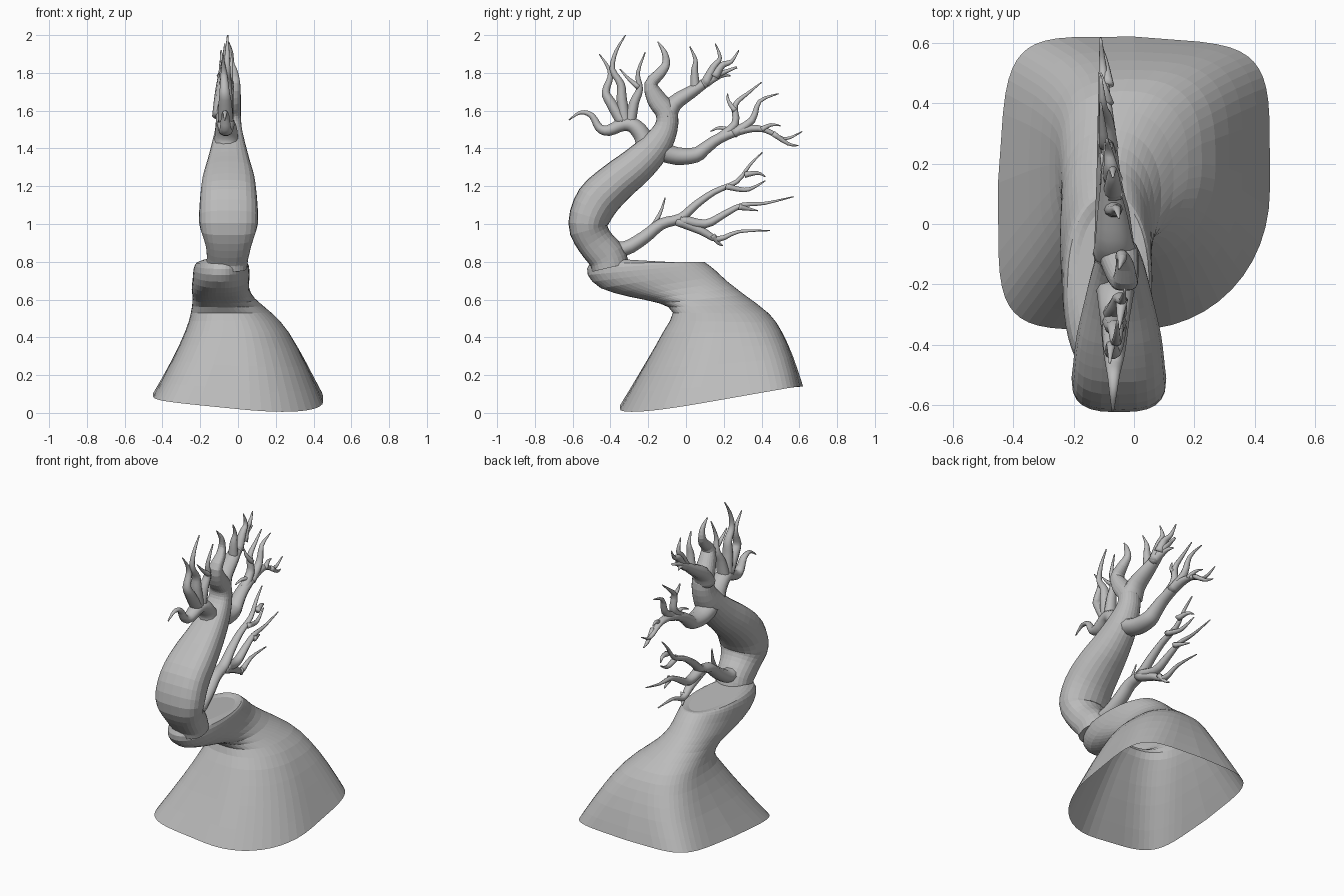
import bpy, bmesh, math
from mathutils import Vector

grey = bpy.data.materials.new("stone grey")
grey.diffuse_color = (0.5, 0.5, 0.5, 1)


def finish(name, bm, smooth=False):
    bmesh.ops.recalc_face_normals(bm, faces=bm.faces)
    for f in bm.faces:
        f.smooth = smooth
    me = bpy.data.meshes.new(name)
    bm.to_mesh(me)
    bm.free()
    me.materials.append(grey)
    ob = bpy.data.objects.new(name, me)
    bpy.context.collection.objects.link(ob)
    return ob


def bridge(bm, rings):
    n = len(rings[0])
    for a, b in zip(rings, rings[1:]):
        for i in range(n):
            j = (i + 1) % n
            bm.faces.new((a[i], a[j], b[j], b[i]))


def power(v, e):
    """Superellipse coordinate: e = 2 is round, larger is squarer."""
    return math.copysign(abs(v) ** (2 / e), v)


def smooth_rows(rows, steps):
    """Catmull-Rom interpolation of tuples of any length."""
    rows = [Vector(r) for r in rows]
    out = []
    for i in range(len(rows) - 1):
        a, b = rows[max(i - 1, 0)], rows[i]
        c, d = rows[i + 1], rows[min(i + 2, len(rows) - 1)]
        for s in range(steps):
            t = s / steps
            out.append(0.5 * (2 * b + (c - a) * t + (2 * a - 5 * b + 4 * c - d) * t * t
                              + (3 * b - a - 3 * c + d) * t ** 3))
    out.append(rows[-1])
    return out


def tube(name, rows, sides=10, steps=3, smooth=True, front=2):
    """Sweep an ellipse along rows of (x, y, z, in-plane radius, x radius)."""
    pts = smooth_rows(rows, steps)
    bm = bmesh.new()
    rings = []
    for i, p in enumerate(pts):
        t = Vector(pts[min(i + 1, len(pts) - 1)][:3]) - Vector(pts[max(i - 1, 0)][:3])
        n = Vector((0, -t.z, t.y)).normalized()
        ring = []
        for k in range(sides):
            a = 2 * math.pi * k / sides
            c, s = math.cos(a), math.sin(a)
            e = front if s > 0 else 2
            co = Vector(p[:3]) + n * (max(p[3], .002) * power(s, e))
            co.x += max(p[4], .002) * power(c, e)
            ring.append(bm.verts.new(co))
        rings.append(ring)
    bridge(bm, rings)
    bm.faces.new(rings[0])
    bm.faces.new(rings[-1])
    return finish(name, bm, smooth)


def branch(name, x0, x1, r0, path, wide=1.2, r1=0.003):
    """Tapering branch from a side-view path of (y, z) points."""
    m = len(path) - 1
    rows = []
    for i, (y, z) in enumerate(path):
        f = i / m
        r = r1 + (r0 - r1) * (1 - f)
        rows.append((x0 + (x1 - x0) * f, y, z, r, r * wide))
    return tube(name, rows)


# Rock: rings of front y, front z, back y, back z, left x, right x, squareness
rock = [
    (-.35, .02, .62, .14, -.45, .45, 5.5),
    (-.22, .25, .57, .29, -.35, .36, 4.2),
    (-.12, .43, .51, .425, -.28, .27, 3.2),
    (-.07, .53, .44, .525, -.25, .18, 2.6),
    (-.14, .58, .31, .625, -.24, .09, 2.3),
    (-.30, .615, .22, .695, -.245, .06, 2.3),
    (-.45, .66, .155, .755, -.24, .06, 2.3),
    (-.52, .73, .11, .79, -.235, .06, 2.3),
    (-.51, .79, .09, .80, -.22, .05, 2.2),
    (-.45, .82, .05, .79, -.19, .02, 2.0),
]
bm = bmesh.new()
rings = []
N = 48
for i, (yf, zf, yb, zb, xl, xr, e) in enumerate(smooth_rows(rock, 2)):
    low = max(0, 1 - i / 5)
    ring = []
    for k in range(N):
        a = 2 * math.pi * k / N
        c, s = math.cos(a), math.sin(a)
        q = 2.1 if c > 0 and s < 0 else e          # front right corner is rounder
        u, v = power(c, q), power(s, q)
        f = (v + 1) / 2
        x = (xl + xr) / 2 + u * (xr - xl) / 2
        y = yf + f * (yb - yf)
        if x < 0:                                  # left side narrows to the back
            x *= 1 - .07 * max(0, v) * low
        else:                                      # back right edge sits further in
            y -= .07 * x * f * low
        z = zf + f * (zb - zf) - .1 * x * (1 - f) * low
        ring.append(bm.verts.new((x, y, z)))
    rings.append(ring)
bridge(bm, rings)
bm.faces.new(rings[-1])           # flat top, the underside stays open
finish("rock_base", bm)

# Main trunk with the left crown fork, flattened on its outer side
tube("trunk", [
    (-.06, -.40, .77, .10, .11), (-.055, -.42, .83, .10, .11),
    (-.05, -.485, .91, .097, .125), (-.05, -.518, 1.0, .105, .155),
    (-.05, -.47, 1.12, .115, .152), (-.05, -.37, 1.22, .107, .14),
    (-.05, -.26, 1.31, .098, .115), (-.05, -.162, 1.41, .083, .09),
    (-.05, -.105, 1.51, .062, .07), (-.05, -.105, 1.59, .057, .065),
    (-.04, -.155, 1.66, .052, .055), (-.03, -.185, 1.74, .035, .042),
    (-.03, -.135, 1.80, .028, .03), (-.04, -.105, 1.85, .021, .021),
    (-.04, -.115, 1.91, .014, .014), (-.05, -.15, 1.965, .003, .003)],
    24, smooth=False, front=2.8)

# Rear crown fork and its twigs
branch("crown_fork", -.06, -.09, .055,
       [(-.1, 1.57), (-.06, 1.64), (.03, 1.70), (.1, 1.745), (.17, 1.79), (.27, 1.83)], 1.4, .006)
crown = [
    [(.05, 1.71), (.045, 1.81), (.05, 1.87), (.02, 1.94)],
    [(.10, 1.74), (.145, 1.83), (.18, 1.88), (.155, 1.955)],
    [(.15, 1.78), (.19, 1.84), (.24, 1.86), (.28, 1.92)],
    [(.09, 1.74), (.18, 1.785), (.235, 1.785)]]
for i, p in enumerate(crown):
    branch("crown_twig", -.07, -.05 - .02 * i, .028, p)

# Front branch and its twigs
branch("front_branch", -.06, -.07, .058,
       [(-.235, 1.32), (-.22, 1.44), (-.27, 1.515), (-.33, 1.528), (-.41, 1.495), (-.46, 1.51),
        (-.50, 1.575), (-.56, 1.59), (-.62, 1.55)], 1.25)
front = [
    [(-.33, 1.53), (-.40, 1.645), (-.425, 1.70), (-.4, 1.78), (-.415, 1.835), (-.46, 1.9)],
    [(-.32, 1.52), (-.34, 1.66), (-.345, 1.74), (-.39, 1.82), (-.37, 1.915), (-.32, 2.0)],
    [(-.30, 1.52), (-.275, 1.64), (-.245, 1.715), (-.255, 1.80), (-.215, 1.91)]]
for i, p in enumerate(front):
    branch("front_twig", -.065, -.08 + .025 * i, .035, p)
branch("front_twig", -.04, -.05, .017, [(-.25, 1.725), (-.3, 1.765), (-.35, 1.82)])

# Upper rear branch and its twigs
branch("upper_branch", -.06, -.11, .056,
       [(-.14, 1.39), (-.05, 1.36), (.05, 1.365), (.10, 1.40), (.18, 1.455), (.31, 1.50),
        (.415, 1.50), (.52, 1.45), (.615, 1.49)], 1.3)
upper = [
    [(.17, 1.45), (.26, 1.53), (.26, 1.63), (.325, 1.69), (.40, 1.75)],
    [(.25, 1.48), (.35, 1.55), (.39, 1.65), (.49, 1.69)],
    [(.40, 1.50), (.45, 1.525), (.50, 1.52)],
    [(.46, 1.48), (.54, 1.425), (.595, 1.415)],
    [(.25, 1.49), (.18, 1.51), (.13, 1.49)],
    [(.26, 1.60), (.225, 1.65), (.22, 1.69)]]
for i, p in enumerate(upper):
    branch("upper_twig", -.085, -.11, .028 if i < 2 else .016, p)

# Lower rear branch and its twigs
branch("lower_branch", -.06, -.11, .046,
       [(-.45, .88), (-.33, .868), (-.22, .93), (-.13, 1.0), (-.03, 1.03), (.05, 1.1),
        (.15, 1.17), (.27, 1.225), (.34, 1.315), (.405, 1.38)], 1.3)
lower = [
    [(-.03, 1.025), (.1, 1.0), (.2, 1.05), (.3, 1.1), (.42, 1.11), (.57, 1.145)],
    [(-.05, 1.02), (.08, .965), (.17, .92), (.28, .96), (.445, .965)],
    [(-.2, .95), (-.14, 1.05), (-.11, 1.14)],
    [(.21, 1.2), (.31, 1.18), (.37, 1.20), (.42, 1.23)],
    [(.14, .94), (.17, .90), (.195, .885)],
    [(.28, 1.09), (.33, 1.08), (.38, 1.07)],
    [(.31, 1.26), (.38, 1.27), (.42, 1.25)]]
for i, p in enumerate(lower):
    branch("lower_twig", -.08, -.11, .03 if i < 2 else .017, p)
